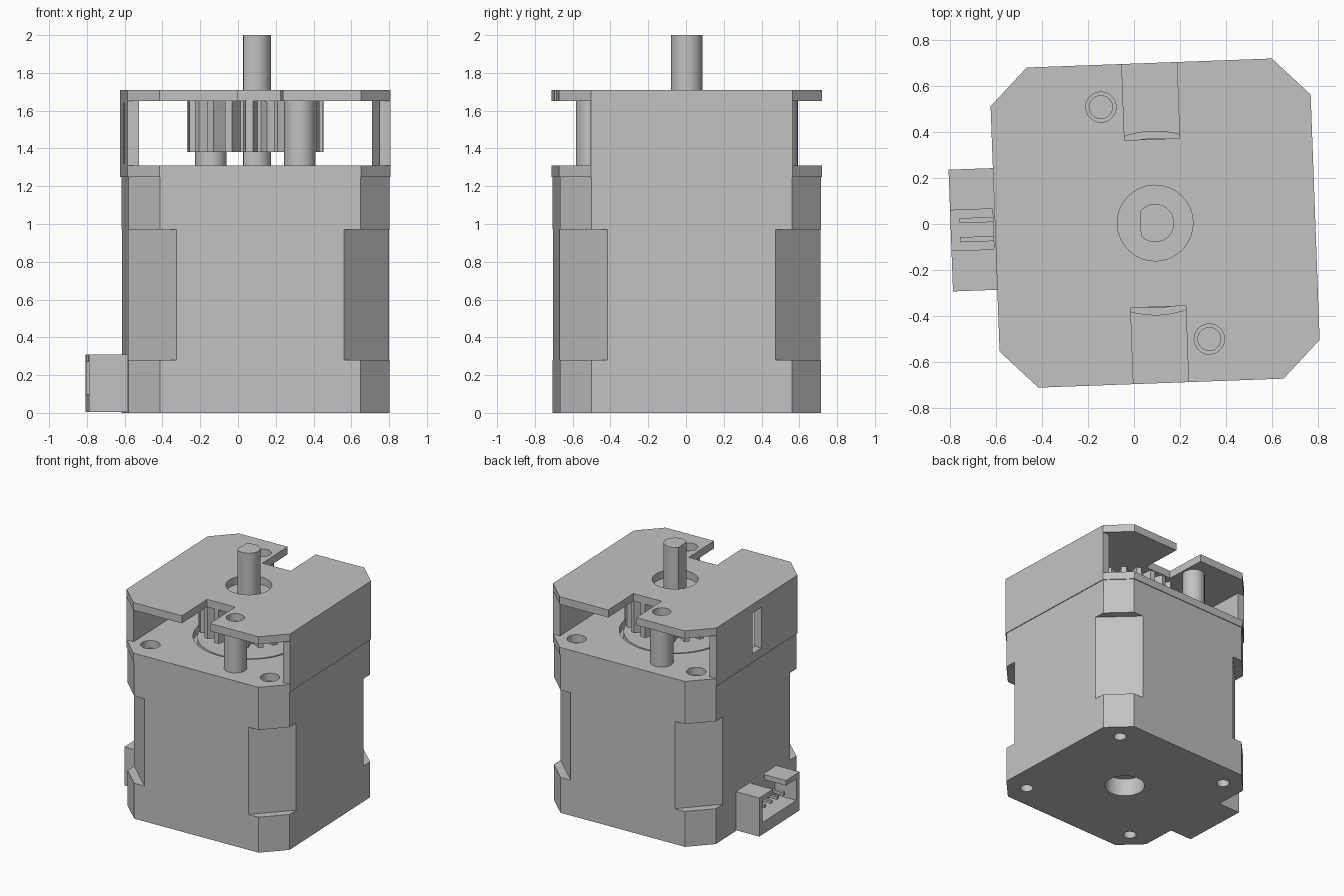
import bpy, bmesh
from math import cos, sin, pi, radians

cube = bpy.data.objects.get("Cube")
if cube:
    bpy.data.objects.remove(cube, do_unlink=True)

grey = bpy.data.materials.new("light_grey")
grey.use_nodes = True
COLOUR = (0.54, 0.54, 0.54, 1)
grey.diffuse_color = COLOUR
grey.node_tree.nodes["Principled BSDF"].inputs["Base Color"].default_value = COLOUR

# The whole motor sits slightly off centre and turned
CENTRE = (0.092, 0.004, 0)
TURN = radians(2.1)
HALF = 0.697
HOLE = 0.51


def prism(name, outline, z0, z1):
    """Extrude a flat outline between two heights."""
    bm = bmesh.new()
    face = bm.faces.new([bm.verts.new((x, y, z0)) for x, y in outline])
    top = bmesh.ops.extrude_face_region(bm, geom=[face])["geom"]
    for v in top:
        if isinstance(v, bmesh.types.BMVert):
            v.co.z = z1
    bmesh.ops.recalc_face_normals(bm, faces=bm.faces)
    mesh = bpy.data.meshes.new(name)
    bm.to_mesh(mesh)
    bm.free()
    mesh.materials.append(grey)
    ob = bpy.data.objects.new(name, mesh)
    bpy.context.collection.objects.link(ob)
    ob.location = CENTRE
    ob.rotation_euler.z = TURN
    return ob


def circle(r, x=0, y=0, n=32):
    return [(x + r * cos(2 * pi * i / n), y + r * sin(2 * pi * i / n)) for i in range(n)]


def rect(x0, x1, y0, y1):
    return [(x0, y0), (x1, y0), (x1, y1), (x0, y1)]


def octagon(h, c):
    k = h - c
    return [(k, -h), (h, -k), (h, k), (k, h), (-k, h), (-h, k), (-h, -k), (-k, -h)]


def activate(ob):
    bpy.ops.object.select_all(action='DESELECT')
    ob.select_set(True)
    bpy.context.view_layer.objects.active = ob


def combine(ob, others, operation='DIFFERENCE'):
    """Cut or join the other solids, then discard them."""
    bpy.context.view_layer.update()
    for other in others:
        other.hide_render = True
        activate(ob)
        mod = ob.modifiers.new("combine", 'BOOLEAN')
        mod.operation = operation
        mod.solver = 'EXACT'
        mod.object = other
        bpy.ops.object.modifier_apply(modifier=mod.name)
        bpy.data.objects.remove(other, do_unlink=True)


def smooth(ob):
    activate(ob)
    bpy.ops.object.shade_smooth_by_angle(angle=radians(30))


corners = [(sx * HOLE, sy * HOLE) for sx in (-1, 1) for sy in (-1, 1)]

# Motor body: end caps with small corner cuts, laminated core with larger ones
body_half = HALF - 0.006
end_cap = prism("rear_end_cap", octagon(body_half, 0.16), 0, 0.28)
combine(end_cap, [prism("cut", circle(0.146), -0.1, 0.14)]
        + [prism("cut", circle(0.047, x, y, 20), -0.1, 0.08) for x, y in corners])
smooth(end_cap)
prism("motor_core", octagon(body_half, 0.247), 0.28, 0.97)
front_cap = prism("front_end_cap", octagon(body_half, 0.16), 0.97, 1.25)
combine(front_cap, [prism("cut", circle(0.05, x, y, 20), 1.1, 1.4) for x, y in corners])
smooth(front_cap)
smooth(prism("pilot_boss", circle(0.37, n=48), 1.25, 1.30))

# Bracket base plate with the pilot bore and corner screw holes
base_plate = prism("bracket_base_plate", octagon(HALF, 0.163), 1.25, 1.31)
combine(base_plate, [prism("cut", circle(0.4, n=48), 1.2, 1.4)]
        + [prism("cut", circle(0.07, x, y, 24), 1.2, 1.4) for x, y in corners])
smooth(base_plate)

# Bracket side walls, the right one slotted
wall_y = HALF - 0.163
prism("bracket_left_wall", rect(HALF - 0.06, HALF, -wall_y, wall_y), 1.31, 1.65)
right_wall = prism("bracket_right_wall", rect(-HALF, 0.06 - HALF, -wall_y, wall_y), 1.31, 1.65)
combine(right_wall, [prism("cut", rect(-0.8, -0.5, -0.06, 0.06), 1.32, 1.64)])

# Bracket top plate: shaft hole, two notches and two post holes
posts = [(-0.217, 0.513), (0.217, -0.513)]
top_plate = prism("bracket_top_plate", octagon(HALF, 0.163), 1.65, 1.71)
combine(top_plate, [prism("cut", circle(0.165), 1.6, 1.8),
                    prism("cut", rect(-0.12, 0.12, 0.365, 0.8), 1.6, 1.8),
                    prism("cut", rect(-0.12, 0.12, -0.8, -0.365), 1.6, 1.8)]
        + [prism("cut", circle(0.066, x, y, 24), 1.6, 1.8) for x, y in posts])
smooth(top_plate)

# Hollow spacer posts
for side, (x, y) in zip(("back", "front"), posts):
    post = prism(side + "_post", circle(0.083, x, y, 24), 1.31, 1.65)
    combine(post, [prism("cut", circle(0.05, x, y, 24), 1.4, 1.8)])
    smooth(post)

# Spur gear, four profile points per tooth
TEETH = 20
tooth = [(0.0, 0.29), (0.2, 0.29), (0.42, 0.362), (0.78, 0.362)]
gear_outline = []
for i in range(TEETH):
    for step, r in tooth:
        a = 2 * pi * (i + step) / TEETH
        gear_outline.append((r * cos(a), r * sin(a)))
prism("spur_gear", gear_outline, 1.38, 1.65)

# Output shaft with one flat
shaft_outline = [(max(x, -0.064), y) for x, y in circle(0.083)]
flat_end = (0.083 ** 2 - 0.064 ** 2) ** 0.5
shaft_outline = [p for p in circle(0.083) if p[0] > -0.064]
cut_at = sum(1 for x, y in shaft_outline if y >= 0)
shaft_outline[cut_at:cut_at] = [(-0.064, flat_end), (-0.064, -flat_end)]
smooth(prism("output_shaft", shaft_outline, 1.2, 2.0))

# Cable socket: open outward, with a gap in its roof
socket = prism("cable_socket", rect(-0.89, -0.68, -0.265, 0.265), 0.005, 0.31)
combine(socket, [prism("cut", rect(-1, -0.705, -0.225, 0.225), 0.1, 0.27),
                 prism("cut", rect(-1, -0.705, -0.088, 0.088), 0.2, 0.4)])
for i in range(4):
    y = (i - 1.5) * 0.083
    prism("socket_pin_%d" % (i + 1), rect(-0.85, -0.69, y - 0.011, y + 0.011), 0.17, 0.192)
